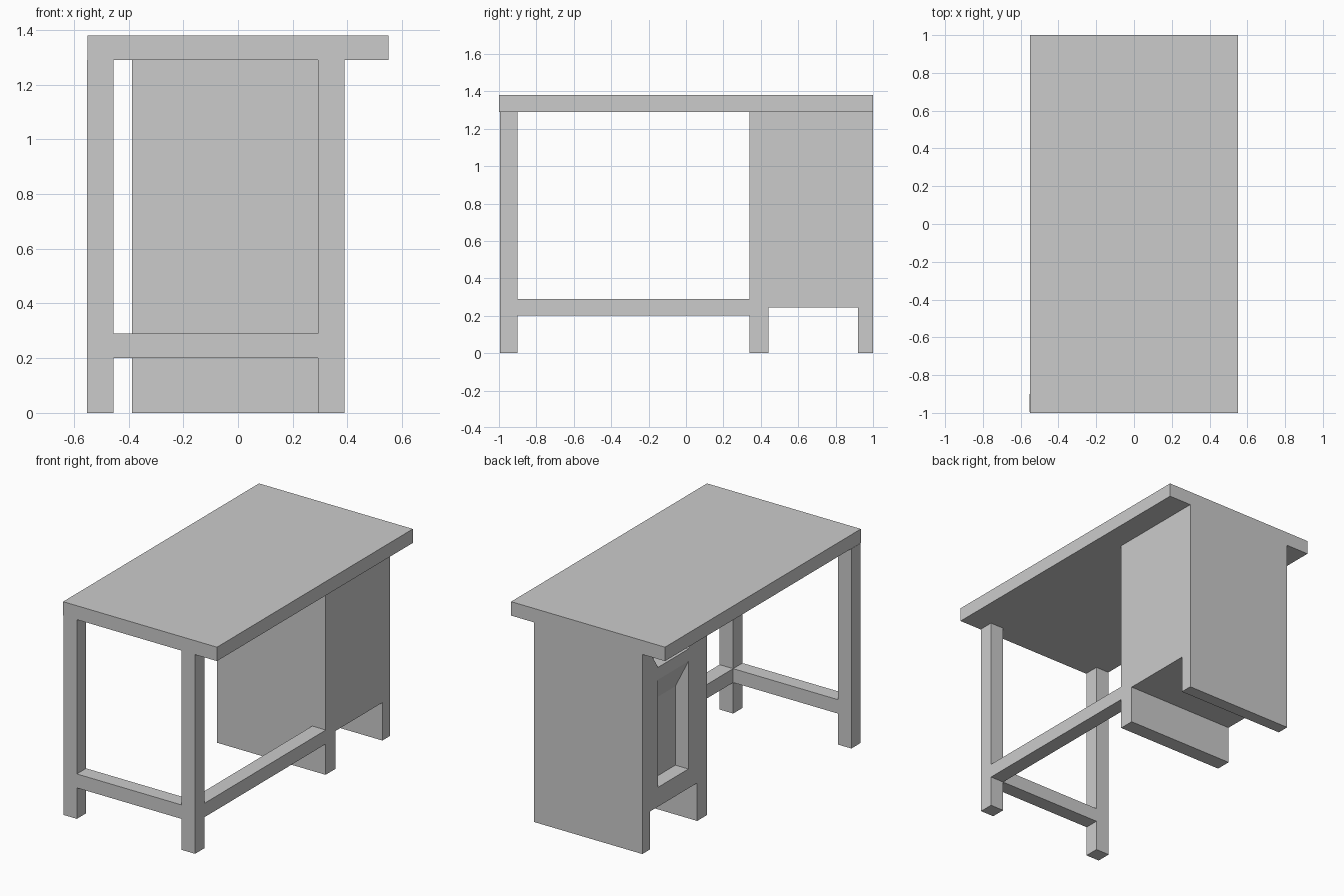
import bpy, bmesh
from mathutils import Vector

if "Cube" in bpy.data.objects:
    bpy.data.objects.remove(bpy.data.objects["Cube"])


def prism(name, pts, offset):
    """Solid made from a flat outline pushed along an offset."""
    bm = bmesh.new()
    face = bm.faces.new([bm.verts.new(p) for p in pts])
    ext = bmesh.ops.extrude_face_region(bm, geom=[face])
    verts = [v for v in ext["geom"] if isinstance(v, bmesh.types.BMVert)]
    bmesh.ops.translate(bm, verts=verts, vec=Vector(offset))
    bmesh.ops.recalc_face_normals(bm, faces=bm.faces)
    mesh = bpy.data.meshes.new(name)
    bm.to_mesh(mesh)
    bm.free()
    obj = bpy.data.objects.new(name, mesh)
    bpy.context.collection.objects.link(obj)
    return obj


def box(name, x, y, z):
    pts = [(x[i], y[j], z[0]) for i, j in ((0, 0), (1, 0), (1, 1), (0, 1))]
    return prism(name, pts, (0, 0, z[1] - z[0]))


def carve(target, cutter):
    mod = target.modifiers.new("carve", "BOOLEAN")
    mod.operation = "DIFFERENCE"
    mod.solver = "EXACT"
    mod.object = cutter
    cutter.hide_render = True
    cutter.hide_viewport = True
    cutter.display_type = "WIRE"


# Table top
box("table_top", (-0.55, 0.55), (-1, 1), (1.29, 1.38))

# Front legs
LEG_Y = (-0.995, -0.9)
for side, x in (("left", (-0.552, -0.455)), ("right", (0.293, 0.39))):
    box("front_leg_" + side, x, LEG_Y, (0, 1.29))

# Stretchers flush with the legs
box("front_stretcher", (-0.455, 0.293), LEG_Y, (0.2, 0.29))
box("side_stretcher", (0.293, 0.39), (-0.9, 0.34), (0.2, 0.29))

# Cabinet: front and back panels reach the floor, the middle is raised
outline = [(0.34, 0), (0.44, 0), (0.44, 0.245), (0.92, 0.245),
           (0.92, 0), (1, 0), (1, 1.29), (0.34, 1.29)]
cabinet = prism("cabinet", [(-0.388, y, z) for y, z in outline], (0.776, 0, 0))

# Door recess with a sloping upper edge
door = [(-0.5, 0.37), (-0.295, 0.37), (-0.295, 0.88), (-0.388, 1.065), (-0.5, 1.065)]
carve(cabinet, prism("door_recess_cutter", [(x, 0.53, z) for x, z in door], (0, 0.31, 0)))

# Drawer recess flaring towards the top
drawer = [(0.53, 1.145), (0.84, 1.145), (0.9, 1.24), (0.46, 1.24)]
carve(cabinet, prism("drawer_recess_cutter", [(-0.5, y, z) for y, z in drawer], (0.205, 0, 0)))
